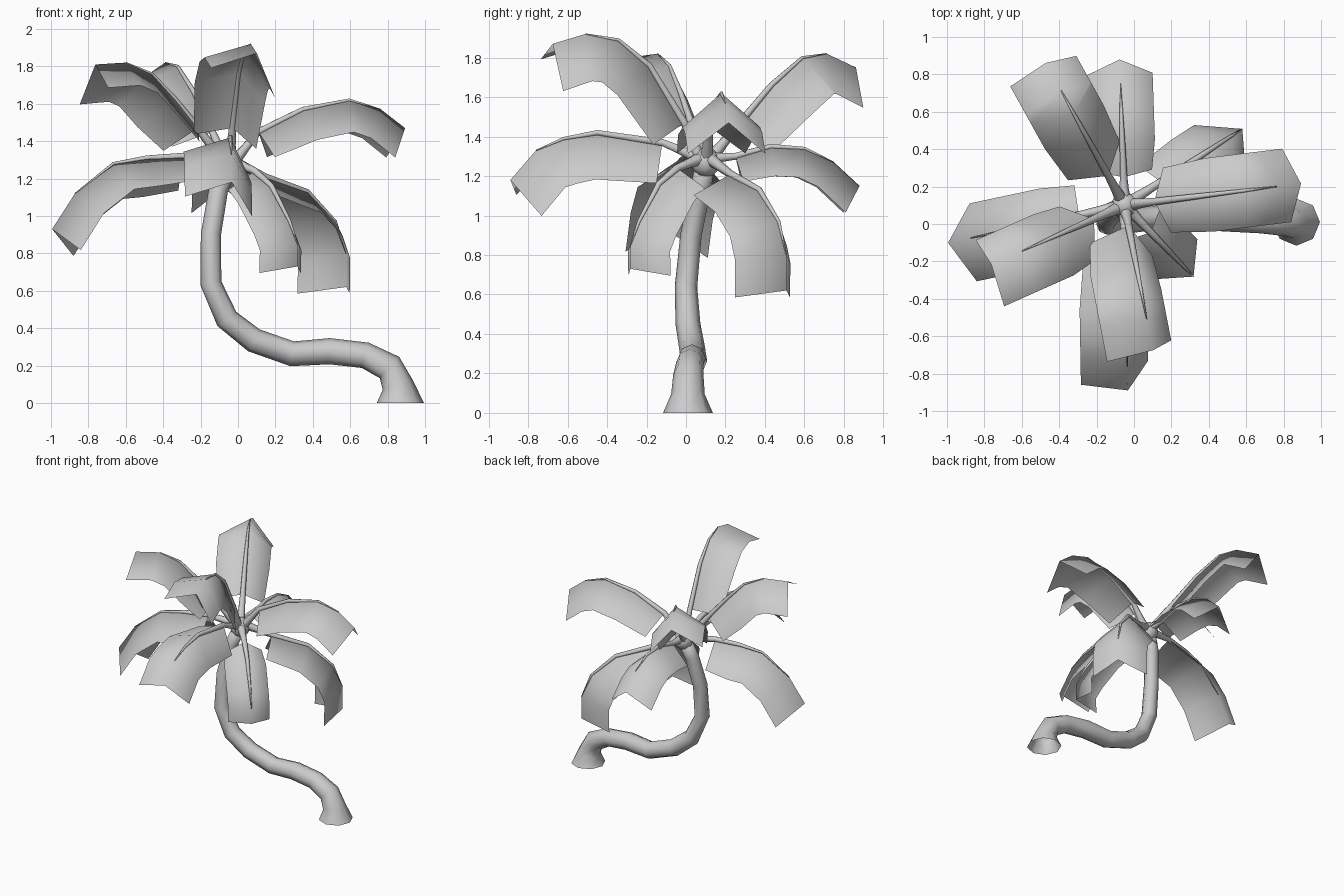
import bpy, bmesh, math
from mathutils import Vector

if "Cube" in bpy.data.objects:
    bpy.data.objects.remove(bpy.data.objects["Cube"])

HUB = Vector((-0.05, 0.10, 1.27))
UP = Vector((0, 0, 1))


def make_object(name, bm):
    bmesh.ops.recalc_face_normals(bm, faces=bm.faces)
    me = bpy.data.meshes.new(name)
    bm.to_mesh(me)
    bm.free()
    ob = bpy.data.objects.new(name, me)
    bpy.context.collection.objects.link(ob)
    return ob


def tangent(pts, i):
    a, b = pts[max(i - 1, 0)], pts[min(i + 1, len(pts) - 1)]
    return (b - a).normalized()


def tube(name, pts, radii, side, sides, flat_start=False):
    """Sweep a polygon along pts; side is a fixed horizontal direction."""
    bm = bmesh.new()
    rings = []
    for i, (p, r) in enumerate(zip(pts, radii)):
        t = UP if flat_start and i == 0 else tangent(pts, i)
        u = (side - t * side.dot(t)).normalized()
        v = t.cross(u)
        rings.append([bm.verts.new(p + r * (u * math.cos(a) + v * math.sin(a)))
                      for a in (2 * math.pi * k / sides for k in range(sides))])
    for a, b in zip(rings, rings[1:]):
        for k in range(sides):
            n = (k + 1) % sides
            bm.faces.new((a[k], a[n], b[n], b[k]))
    bm.faces.new(rings[-1])
    return make_object(name, bm)


def frond(index, azimuth, roll, size, profile):
    """Folded leaf blade plus its tapered stem; profile is (distance, height)."""
    az, roll = math.radians(azimuth), math.radians(roll)
    out = Vector((math.cos(az), math.sin(az), 0))
    right = Vector((math.sin(az), -math.cos(az), 0))
    ridge = [Vector((HUB.x, HUB.y, z)) + out * r for r, z in profile]

    # blade: ridge line with one strip falling away on each side
    bm = bmesh.new()
    rows = []
    fold = math.radians(41)
    for i, p in enumerate(ridge):
        t = tangent(ridge, i)
        down = right.cross(t)
        if down.dot(out * t.z - UP * abs(t.dot(out))) < 0:
            down = -down
        w = size * 0.262 * (0.88, 1, 1, 1, 1)[i]
        shift = t * (0, 0, 0, 0, 0.035)[i]
        arms = [shift + w * (s * right * math.cos(a) + down * math.sin(a))
                for s, a in ((-1, fold - roll), (1, fold + roll))]
        rows.append([bm.verts.new(q) for q in (p + arms[0], p, p + arms[1])])
    for a, b in zip(rows, rows[1:]):
        for k in (0, 1):
            bm.faces.new((a[k], a[k + 1], b[k + 1], b[k]))
    make_object(f"leaf_{index}", bm)

    # stem running from the crown along the ridge
    start = HUB + out * 0.03 + UP * 0.02
    path = [start, start.lerp(ridge[0], 0.5)] + ridge[:4]
    tube(f"leaf_stem_{index}", path,
         [0.034, 0.025, 0.020, 0.015, 0.009, 0.003], right, 6)


# trunk: flared foot, creeping bend, then upright
trunk = [(.868, .01, 0, .126), (.855, .01, .095, .085), (.81, .012, .19, .077),
         (.68, .02, .255, .07), (.49, .03, .277, .07), (.29, .04, .263, .067),
         (.085, .03, .335, .066), (-.06, .01, .45, .063), (-.145, 0, .64, .057),
         (-.145, .025, .90, .054), (-.105, .075, 1.14, .052), (-.055, .10, 1.27, .05)]
tube("trunk", [Vector(p[:3]) for p in trunk], [p[3] for p in trunk],
     Vector((0, 1, 0)), 8, True)

# crown bulb where the stems meet
bm = bmesh.new()
bmesh.ops.create_uvsphere(bm, u_segments=8, v_segments=6, radius=0.075)
bmesh.ops.translate(bm, verts=bm.verts, vec=HUB)
make_object("crown", bm)

# fronds: azimuth, roll, size, ridge profile
fronds = [
    (7, 0, 1, [(.16, 1.45), (.40, 1.57), (.65, 1.62), (.82, 1.57), (.95, 1.47)]),
    (33, -12, 1, [(.23, 1.21), (.50, 1.13), (.68, .97), (.75, .80), (.75, .62)]),
    (92, 0, .88, [(.15, 1.30), (.33, 1.35), (.50, 1.34), (.65, 1.27), (.78, 1.15)]),
    (119, 11, 1, [(.18, 1.45), (.38, 1.66), (.56, 1.80), (.70, 1.82), (.87, 1.75)]),
    (192, 8, 1.06, [(.25, 1.32), (.45, 1.31), (.63, 1.28), (.84, 1.12), (.965, .93)]),
    (204, 13, 1, [(.18, 1.47), (.31, 1.62), (.45, 1.76), (.60, 1.82), (.78, 1.81)]),
    (-79, -25, 1, [(.11, 1.47), (.29, 1.76), (.45, 1.89), (.62, 1.92), (.79, 1.87)]),
    (-89, -24, 1, [(.22, 1.37), (.55, 1.42), (.72, 1.39), (.86, 1.33), (.99, 1.18)]),
    (-46, 0, .78, [(.20, 1.24), (.33, 1.16), (.47, .97), (.53, .85), (.53, .73)]),
]
for n, f in enumerate(fronds, 1):
    frond(n, *f)

# smooth shading, sharp only where the surface turns hard
for ob in bpy.context.collection.objects:
    ob.select_set(True)
    bpy.context.view_layer.objects.active = ob
bpy.ops.object.shade_smooth_by_angle(angle=math.radians(95))
